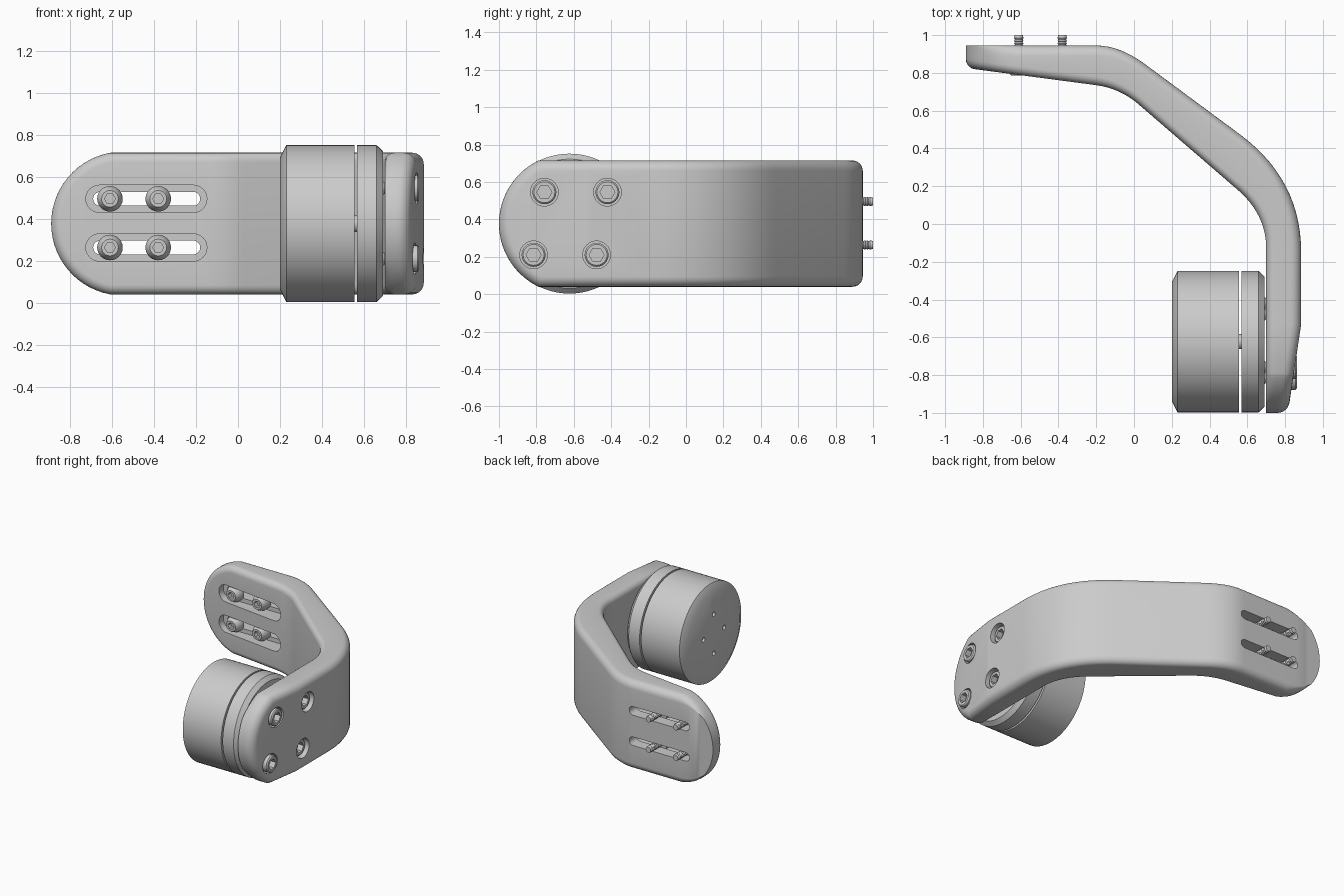
import bpy, bmesh
from math import sin, cos, asin, pi
from mathutils import Vector

if "Cube" in bpy.data.objects:
    bpy.data.objects.remove(bpy.data.objects["Cube"])

ZC = 0.377                      # mid height of bracket and motor
MY = -0.623                     # motor axis y


def finish(name, bm, smooth=True):
    bmesh.ops.remove_doubles(bm, verts=bm.verts, dist=1e-5)
    bmesh.ops.recalc_face_normals(bm, faces=bm.faces)
    me = bpy.data.meshes.new(name)
    bm.to_mesh(me)
    bm.free()
    ob = bpy.data.objects.new(name, me)
    bpy.context.collection.objects.link(ob)
    if smooth:
        smooth_ob(ob)
    return ob


def activate(ob):
    bpy.ops.object.select_all(action='DESELECT')
    bpy.context.view_layer.objects.active = ob
    ob.select_set(True)


def smooth_ob(ob):
    activate(ob)
    bpy.ops.object.shade_smooth_by_angle(angle=0.52)


def cut(ob, cutter):
    activate(ob)
    m = ob.modifiers.new("cut", 'BOOLEAN')
    m.operation, m.solver, m.object = 'DIFFERENCE', 'EXACT', cutter
    bpy.ops.object.modifier_apply(modifier=m.name)
    bpy.data.objects.remove(cutter)


def lathe(name, origin, axis, profile, segs=24, smooth=True):
    """Turn (distance, radius) pairs about an axis; a negative radius gives a hexagon ring."""
    q = Vector(axis).to_track_quat('Z', 'Y')
    bm = bmesh.new()
    rings = []
    for a, r in profile:
        ring = []
        for i in range(segs):
            t = 2 * pi * i / segs
            rr = r if r >= 0 else -r * cos(pi / 6) / cos(t % (pi / 3) - pi / 6)
            ring.append(bm.verts.new(Vector(origin) + q @ Vector((rr * cos(t), rr * sin(t), a))))
        rings.append(ring)
    for A, B in zip(rings, rings[1:]):
        for i in range(segs):
            j = (i + 1) % segs
            bm.faces.new((A[i], A[j], B[j], B[i]))
    return finish(name, bm, smooth)


def slot_cutter(x0, x1, z, r, y0, y1):
    pts = [(x1 - r + r * cos(t), z + r * sin(t)) for t in (-pi / 2 + pi * i / 12 for i in range(13))]
    pts += [(x0 + r - r * cos(t), z - r * sin(t)) for t in (-pi / 2 + pi * i / 12 for i in range(13))]
    bm = bmesh.new()
    f = bm.faces.new([bm.verts.new((x, y0, zz)) for x, zz in pts])
    g = bmesh.ops.extrude_face_region(bm, geom=[f])
    bmesh.ops.translate(bm, vec=(0, y1 - y0, 0), verts=[v for v in g['geom'] if isinstance(v, bmesh.types.BMVert)])
    return finish("slot_cutter", bm, False)


# bent bracket: six path sections (line or curve) for inner and outer faces
INNER = [[(-.89, .826), (-.2, .735)], [(-.2, .735), (-.073, .718), (.025, .633)],
         [(.025, .633), (.55, .18)], [(.55, .18), (.70, .05), (.70, -.13)],
         [(.70, -.13), (.70, -.53)], [(.70, -.53), (.70, -1)]]
OUTER = [[(-.89, .945), (-.2, .945)], [(-.2, .945), (-.075, .945), (.06, .845)],
         [(.06, .845), (.56, .475)], [(.56, .475), (.885, .235), (.885, -.15)],
         [(.885, -.15), (.885, -.53)], [(.885, -.53), (.815, -1)]]
H = 0.3375


def path(side, u):
    k = min(int(u), 5)
    t = u - k
    p = [Vector(c) for c in side[k]]
    while len(p) > 1:
        p = [a.lerp(b, t) for a, b in zip(p, p[1:])]
    return p[0]


def tip(c, R, r, f, sharp, n=14):
    """Rounded end: (distance from arc centre, half height), from tip to corner."""
    phi = asin((H - r * f) / (R - r * f))
    out = []
    for j in range(n + 1):
        t = j / n
        i = r * f * (max(0, 2 * t - 1) if sharp else 1)
        out.append((c + (R - i) * cos(t * phi), (R - i) * sin(t * phi)))
    return out


def make_bracket():
    n = 6
    layers = [(0.045, k, False) for k in range(n + 1)] + [(0.055, k, True) for k in range(n, -1, -1)]
    mid = [1 + i / 8 for i in range(9)] + [3 + i / 14 for i in range(15)] + [5]
    bm = bmesh.new()
    rings = []
    for r, k, outer in layers:
        a = pi / 2 * k / n
        f, d = 1 - sin(a), r * (1 - cos(a))
        left = [((-x + .89) / .69, h) for x, h in tip(.547, .343, r, f, outer)]
        right = [(5 + (-.53 + y) / .47, h) for y, h in tip(.625, .375, r, f, not outer)]
        st = left + [(u, H - r * f) for u in mid] + right[::-1]
        ring = []
        for u, h in st:
            p, q = path(INNER, u), path(OUTER, u)
            if outer:
                p, q = q, p
            w = p + (q - p).normalized() * d
            ring.append((bm.verts.new((w.x, w.y, ZC + h)), bm.verts.new((w.x, w.y, ZC - h))))
        rings.append(ring)
    for A, B in zip(rings, rings[1:]):
        for i in range(len(A) - 1):
            for s in (0, 1):
                bm.faces.new((A[i][s], A[i + 1][s], B[i + 1][s], B[i][s]))
        for i in (0, -1):
            bm.faces.new((A[i][0], B[i][0], B[i][1], A[i][1]))
    for A in (rings[0], rings[-1]):
        for p, q in zip(A, A[1:]):
            bm.faces.new((p[0], q[0], q[1], p[1]))
    return finish("bracket", bm, False)


bracket = make_bracket()


def screw(name, origin, axis, head, shaft_r, length):
    """Socket head followed by a threaded shaft."""
    prof = list(head)
    a = head[-1][0]
    prof.append((a, shaft_r))
    while a < length - 0.02:
        prof += [(a + 0.007, shaft_r * 0.82), (a + 0.014, shaft_r)]
        a += 0.014
    prof += [(length, shaft_r * 0.85), (length, 0)]
    return lathe(name, origin, axis, prof)


# counterbored slots with their sliding screws
for z in (0.263, 0.495):
    cut(bracket, slot_cutter(-.725, -.148, z, .065, .5, .858))
    cut(bracket, slot_cutter(-.69, -.18, z, .033, .6, 1.1))
    for x in (-.61, -.38):
        head = [(.035, 0), (.035, -.026), (0, -.026), (0, .04), (.012, .048), (.04, .061), (.073, .061)]
        y0 = .785 if x < -.5 else .772
        head = [(a + (.785 - y0 if a == .073 else 0), r) for a, r in head]
        screw("slot_screw", (x, y0, z), (0, 1, 0), head, .025, 1.0 - y0)

# motor mounting screws in round recesses
for y, z in ((-.757, .545), (-.42, .545), (-.815, .21), (-.478, .21)):
    cut(bracket, lathe("hole_cutter", (.79, y, z), (1, 0, 0), [(0, 0), (0, .074), (.3, .074), (.3, 0)], 32, False))
    head = [(.045, 0), (.045, -.04), (0, -.04), (0, .056), (.008, .064), (.073, .064)]
    screw("motor_screw", (.862, y, z), (-1, 0, 0), head, .033, .23)
smooth_ob(bracket)

# motor body with four small rear holes
body = lathe("motor_body", (0, MY, ZC), (1, 0, 0),
             [(.20, 0), (.20, .315), (.23, .374), (.555, .374), (.555, 0)], 72, False)
for dy, dz in ((.125, 0), (-.125, 0), (0, .15), (0, -.15)):
    cut(body, lathe("hole_cutter", (.1, MY + dy, ZC + dz), (1, 0, 0),
                    [(0, 0), (0, .017), (.2, .017), (.2, 0)], 16, False))
smooth_ob(body)

# rotating front disc and its shaft
lathe("motor_disc", (0, MY, ZC), (1, 0, 0),
      [(.568, 0), (.568, .374), (.66, .374), (.69, .345), (.69, 0)], 72)
lathe("motor_shaft", (0, MY, ZC), (1, 0, 0), [(.54, 0), (.54, .04), (.58, .04), (.58, 0)], 32)
